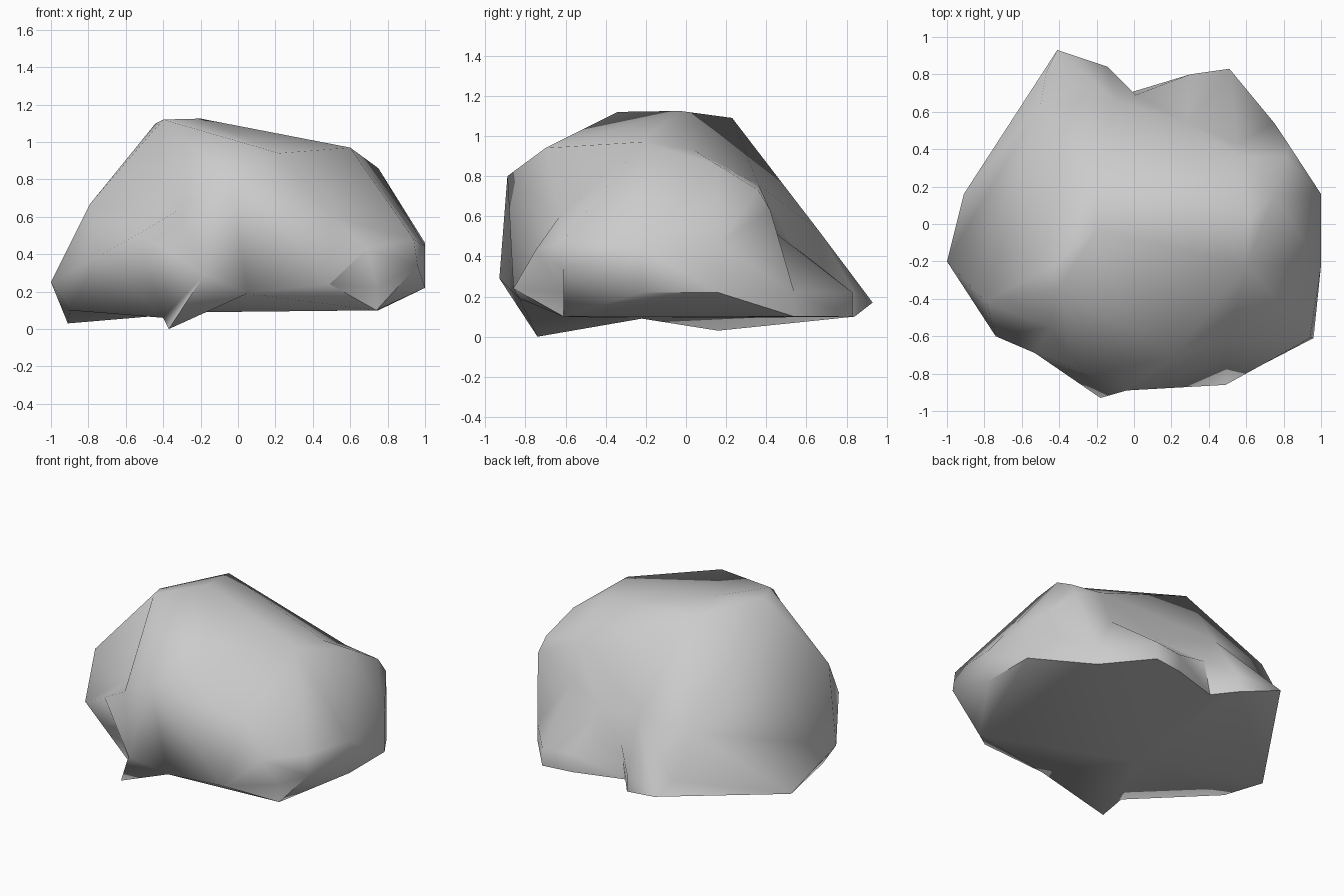
import bpy, bmesh, math
from mathutils import Vector

if "Cube" in bpy.data.objects:
    bpy.data.objects.remove(bpy.data.objects["Cube"])

# Rock corners, grouped from the top down
crown = [(-.40, -.34, 1.12), (-.20, -.03, 1.125), (-.44, -.22, 1.10), (-.23, .23, 1.09),
         (.60, -.22, .97), (.62, .04, .93), (.75, .15, .86), (.22, -.70, .94)]
front = [(-.74, -.60, .39), (-.53, -.69, .51), (-.32, -.77, .635), (-.04, -.89, .80),
         (-.45, -.55, .60), (-.79, -.42, .67), (-.18, -.93, .29), (.05, -.83, .19),
         (.50, -.63, .60), (.69, -.75, .43), (.49, -.86, .24), (.94, -.61, .48),
         (.96, -.61, .34)]
right_side = [(.81, .36, .73), (.83, .42, .63), (1, .16, .46), (1, -.22, .44),
              (1, .16, .22), (1, -.22, .22)]
back_lumps = [(.57, .36, .76), (.55, .43, .53), (.28, .54, .45), (-.10, .66, .53),
              (.01, .69, .33), (-.50, .64, .52), (-.47, .81, .25), (-.41, .93, .17)]
underside = [(-1, -.20, .25), (-.91, .16, .03), (-.90, -.20, .10), (-.40, -.60, .06),
             (-.37, -.74, 0), (-.20, -.22, .09)]
# Foot outline: flat bottom edge with a short upright wall above it
foot = [(.74, -.61), (.75, .54), (.51, .83), (.30, .80), (-.14, .84)]
notch = (-.03, .70)

centre = Vector((0, 0, .4))
corners = [Vector(p) for p in crown + front + right_side + back_lumps + underside]
corners += [Vector((x, y, .22)) for x, y in foot]
skin = [((p - centre).normalized(), p) for p in corners]

# The foot corners share one latitude so the base stays one flat face
low = math.radians(-20)
for x, y in foot + [notch]:
    a = math.atan2(y, x)
    d = Vector((math.cos(a) * math.cos(low), math.sin(a) * math.cos(low), math.sin(low)))
    skin.append((d, Vector((x, y, .1))))

# Wrap a skin over the corner directions, then push each corner to its true place
bm = bmesh.new()
pairs = [(bm.verts.new(d), p) for d, p in skin]
bmesh.ops.convex_hull(bm, input=bm.verts[:])
for v, p in pairs:
    if v.is_valid:
        v.co = p
bmesh.ops.delete(bm, geom=[v for v in bm.verts if not v.link_faces], context='VERTS')
bmesh.ops.recalc_face_normals(bm, faces=bm.faces[:])

mesh = bpy.data.meshes.new("rock")
bm.to_mesh(mesh)
bm.free()
rock = bpy.data.objects.new("rock", mesh)
bpy.context.collection.objects.link(rock)

# Soft faces with crisp ridges
bpy.context.view_layer.objects.active = rock
rock.select_set(True)
bpy.ops.object.shade_smooth_by_angle(angle=math.radians(60))
